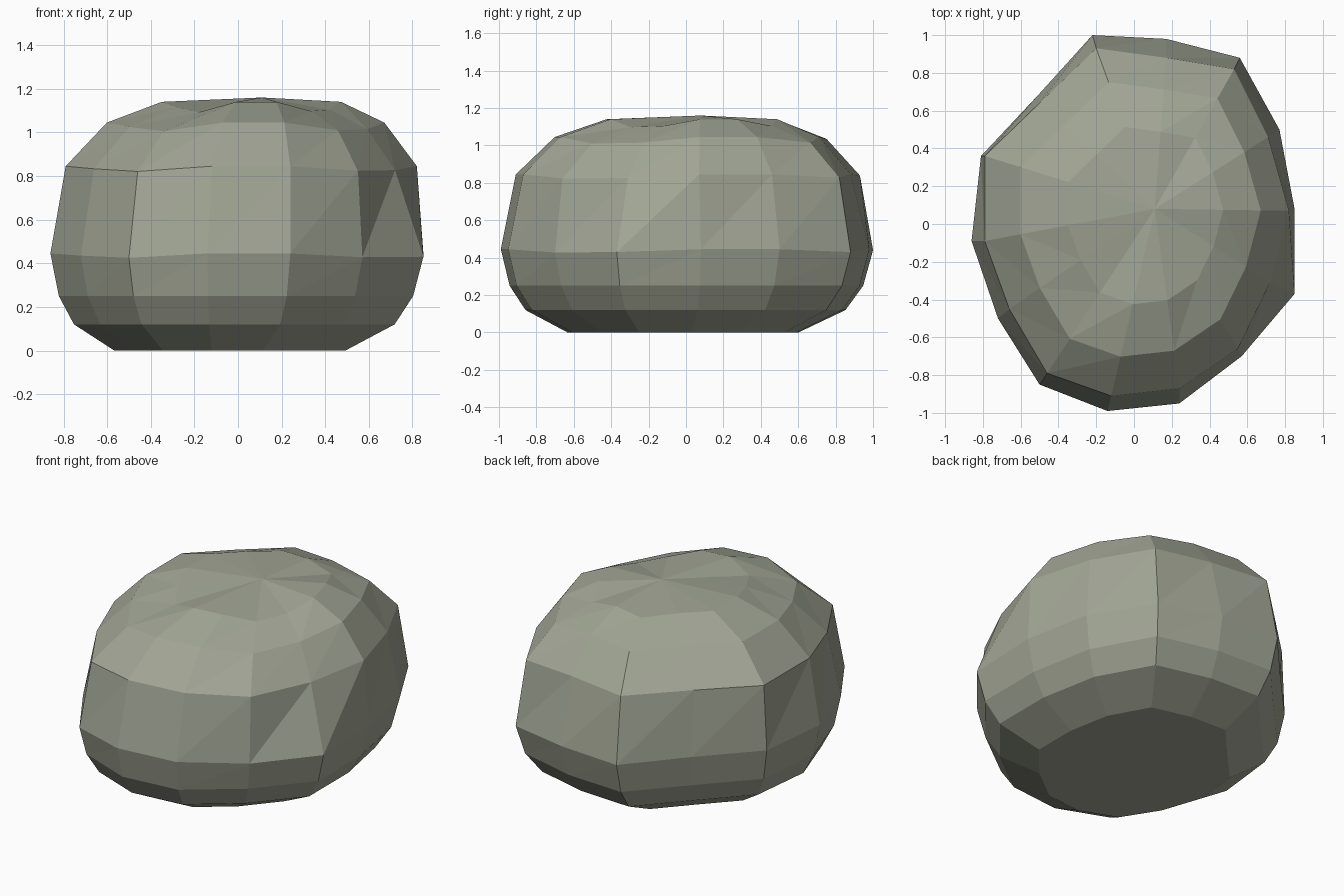
import bpy, bmesh

if "Cube" in bpy.data.objects:
    bpy.data.objects.remove(bpy.data.objects["Cube"])

# Plan outline at the widest height and at the shoulder, counter-clockwise
WIDEST = [(-.14, -.99), (.24, -.95), (.57, -.70), (.85, -.37), (.85, .08), (.77, .50), (.56, .88),
          (.17, .98), (-.22, 1.0), (-.51, .68), (-.81, .36), (-.86, -.09), (-.72, -.50), (-.50, -.85)]
SHOULDER = [(-.12, -.91), (.24, -.87), (.55, -.66), (.72, -.31), (.82, .07), (.71, .46), (.53, .82),
            (.17, .88), (-.20, .93), (-.50, .64), (-.79, .36), (-.79, -.09), (-.66, -.45), (-.46, -.79)]
# How far each column's crown dips below the dome
DIP = [0, 0, .035, .03, 0, 0, .03, 0, .01, 0, 0, 0, .02, .04]
APEX = (.11, .08, 1.16)
N = len(WIDEST)


def ring(outline, centre, scale, z, dip=0):
    """Scale an outline about a centre and place it at height z."""
    cx, cy = centre
    return [(cx + (x - cx) * scale, cy + (y - cy) * scale, z - d * dip)
            for (x, y), d in zip(outline, DIP)]


rings = [
    ring(WIDEST, (-.09, -.05), .62, 0),
    ring(WIDEST, (-.09, -.05), .86, .12),
    ring(WIDEST, (-.09, -.05), .95, .25),
    ring(WIDEST, (0, 0), 1, .445, .5),
    ring(SHOULDER, (0, 0), 1, .845, .6),
    ring(SHOULDER, APEX[:2], .79, 1.045, 1),
    ring(SHOULDER, APEX[:2], .51, 1.14, 1.2),
]

# Boulder: stacked rings, flat base and a fanned crown
bm = bmesh.new()
loops = [[bm.verts.new(p) for p in r] for r in rings]
bm.faces.new(loops[0][::-1])
for low, high in zip(loops, loops[1:]):
    for i in range(N):
        j = (i + 1) % N
        bm.faces.new((low[i], low[j], high[j]))
        bm.faces.new((low[i], high[j], high[i]))
top = bm.verts.new(APEX)
for i in range(N):
    bm.faces.new((loops[-1][i], loops[-1][(i + 1) % N], top))

mesh = bpy.data.meshes.new("boulder")
bm.to_mesh(mesh)
bm.free()

stone = bpy.data.materials.new("grey green stone")
stone.diffuse_color = (.36, .38, .30, 1)
stone.use_nodes = True
stone.node_tree.nodes["Principled BSDF"].inputs["Base Color"].default_value = stone.diffuse_color
mesh.materials.append(stone)
bpy.context.collection.objects.link(bpy.data.objects.new("boulder", mesh))
